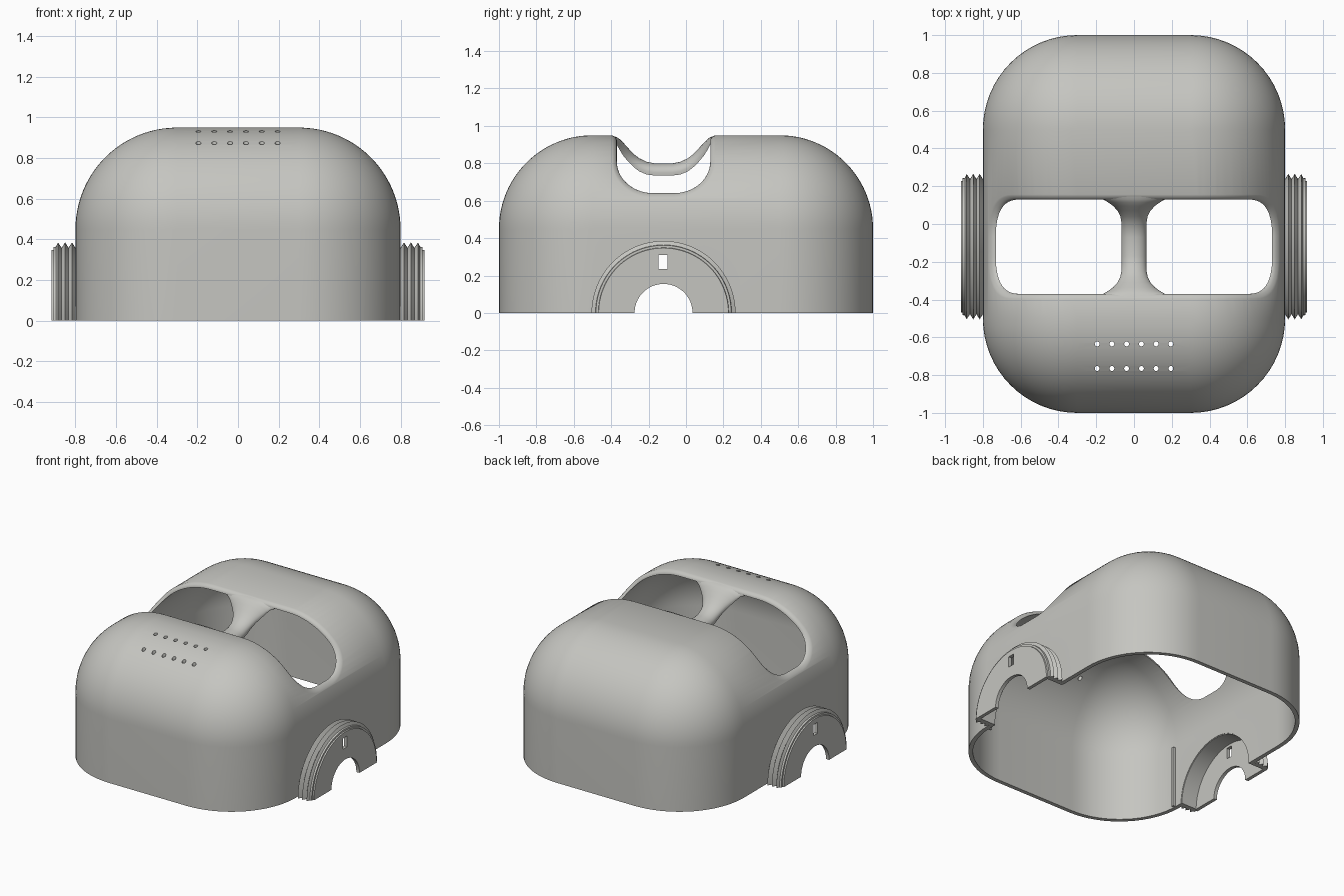
import bpy, bmesh, math
from math import sin, cos, pi, sqrt

if "Cube" in bpy.data.objects:
    bpy.data.objects.remove(bpy.data.objects["Cube"])

CX, CY, CZ = 0.3, 0.5, 0.45      # corner-sphere centres of the rounded body
R_OUT, R_IN = 0.5, 0.472         # outer and inner wall radius
YC = -0.12                       # centre line of the openings and hubs

grey = bpy.data.materials.new("light_grey")
grey.diffuse_color = (0.56, 0.56, 0.53, 1)
grey.use_nodes = True
grey.node_tree.nodes["Principled BSDF"].inputs["Base Color"].default_value = grey.diffuse_color


def make(name, bm):
    bmesh.ops.remove_doubles(bm, verts=bm.verts, dist=1e-5)
    bmesh.ops.recalc_face_normals(bm, faces=bm.faces)
    me = bpy.data.meshes.new(name)
    bm.to_mesh(me)
    bm.free()
    ob = bpy.data.objects.new(name, me)
    bpy.context.collection.objects.link(ob)
    me.materials.append(grey)
    return ob


def activate(ob):
    bpy.ops.object.select_all(action='DESELECT')
    ob.select_set(True)
    bpy.context.view_layer.objects.active = ob


def cut(ob, cutter):
    m = ob.modifiers.new("cut", 'BOOLEAN')
    m.operation, m.solver, m.object = 'DIFFERENCE', 'EXACT', cutter
    activate(ob)
    bpy.ops.object.modifier_apply(modifier=m.name)
    bpy.data.objects.remove(cutter)


def smooth(ob, angle=32):
    activate(ob)
    bpy.ops.object.shade_smooth_by_angle(angle=math.radians(angle))


def bridge(bm, a, b, closed=True):
    n = len(a)
    for i in range(n if closed else n - 1):
        j = (i + 1) % n
        bm.faces.new((a[i], a[j], b[j], b[i]))


def cylinder(bm, radius, depth, loc, axis='Z', seg=64):
    geo = bmesh.ops.create_cone(bm, cap_ends=True, segments=seg, radius1=radius,
                                radius2=radius, depth=depth)['verts']
    for v in geo:
        x, y, z = v.co
        v.co = (z, y, x) if axis == 'X' else (x, y, z)
        v.co.x += loc[0]
        v.co.y += loc[1]
        v.co.z += loc[2]


# --- Body: hollow box with spherical corners, open underneath
def plan_ring(bm, r, z):
    ring = []
    for sx, sy, start in ((1, 1, 0), (-1, 1, 1), (-1, -1, 2), (1, -1, 3)):
        for i in range(17):
            a = (start + i / 16) * pi / 2
            ring.append(bm.verts.new((sx * CX + r * cos(a), sy * CY + r * sin(a), z)))
    return ring


def dome(bm, r):
    rings = [plan_ring(bm, r, 0)]
    for i in range(24):
        a = i / 24 * pi / 2
        rings.append(plan_ring(bm, r * cos(a), CZ + r * sin(a)))
    for a, b in zip(rings, rings[1:]):
        bridge(bm, a, b)
    # flat top panel closing the last ring
    top = [bm.verts.new((sx * CX, sy * CY, CZ + r))
           for sx, sy in ((1, 1), (-1, 1), (-1, -1), (1, -1))]
    last = rings[-1]
    for c in range(4):
        arc = last[c * 17:c * 17 + 17]
        for p, q in zip(arc, arc[1:]):
            bm.faces.new((p, q, top[c]))
        bm.faces.new((arc[-1], last[(c * 17 + 17) % 68], top[(c + 1) % 4], top[c]))
    bm.faces.new(top)
    return rings[0]


bm = bmesh.new()
bridge(bm, dome(bm, R_OUT), dome(bm, R_IN))
body = make("body_shell", bm)


# --- Saddle opening: U-shaped cutter with a rounded lip
def opening_side(R, d):
    """Points (x, half_width, z) from the outer end to the middle."""
    pts = []
    for i in range(15):
        a = i / 14 * pi / 2
        ny, nz = sin(a) / 0.195, -cos(a) / 0.17
        n = sqrt(ny * ny + nz * nz)
        y = 0.055 + 0.195 * sin(a) + d * ny / n
        z = 0.64 + 0.17 * (1 - cos(a)) + d * nz / n
        pts.append((CX + sqrt(R * R - (z - CZ) ** 2), y, z))
    f0 = math.asin((pts[-1][2] - CZ) / R)
    for i in range(1, 9):
        f = f0 + (pi / 2 - f0) * i / 8
        pts.append((CX + R * cos(f), 0.25 + d, CZ + R * sin(f)))
    return pts


bm = bmesh.new()
layers = []
for R, d in ((0.58, 0.028), (0.501, 0.028), (0.4955, 0.016), (0.489, 0.007),
             (0.481, 0.001), (0.472, 0.0), (0.43, 0.0)):
    side = opening_side(R, d)
    full = side + [(-x, w, z) for x, w, z in reversed(side)]
    back = [bm.verts.new((x, YC + w, z)) for x, w, z in full]
    front = [bm.verts.new((x, YC - w, z)) for x, w, z in full]
    layers.append((back, front))
for (b0, f0), (b1, f1) in zip(layers, layers[1:]):
    bridge(bm, b0 + f0[::-1], b1 + f1[::-1])
for b, f in (layers[0], layers[-1]):
    bridge(bm, b, f, closed=False)
cut(body, make("opening_cutter", bm))

# --- Vent holes and hub openings
bm = bmesh.new()
for y in (-0.635, -0.765):
    for i in range(6):
        cylinder(bm, 0.013, 0.6, (-0.195 + i * 0.078, y, 0.9), seg=16)
for s in (-1, 1):
    cylinder(bm, 0.335, 0.2, (s * 0.8, YC, 0), 'X')
cut(body, make("hole_cutter", bm))
smooth(body)

# --- Bridge between the two openings: dipped, flared strip
path = [(0, .80, .735), (.05, .80, .735), (.09, .808, .74), (.13, .827, .757),
        (.16, .85, .78), (.19, .882, .81), (.215, .91, .84), (.235, .93, .872),
        (.25, .94, .90), (.268, .946, .918)]
bm = bmesh.new()
rings = []
for y, zt, zb in [(-p[0], p[1], p[2]) for p in path[:0:-1]] + path:
    w = 0.066 + 0.13 * max(0, (abs(y) - 0.1) / 0.165) ** 3
    ring = [bm.verts.new((w * cos(i / 16 * pi), YC + y, zb + (zt - zb) * (0.25 + 0.75 * sin(i / 16 * pi))))
            for i in range(17)]
    ring += [bm.verts.new((sx * w * 0.97, YC + y, zb)) for sx in (-1, 1)]
    rings.append(ring)
for a, b in zip(rings, rings[1:]):
    bridge(bm, a, b)
bm.faces.new(rings[0])
bm.faces.new(rings[-1])
smooth(make("centre_bridge", bm), 40)

# --- Side hubs: half-round threaded cups with an axle notch and a slot
profile = [(.775, .33), (.893, .33), (.893, .155), (.917, .155), (.917, .347),
           (.908, .349), (.908, .362), (.896, .364), (.886, .385), (.868, .358),
           (.851, .385), (.834, .358), (.817, .385), (.80, .358), (.775, .358)]
for s, label in ((-1, "left"), (1, "right")):
    bm = bmesh.new()
    rings = []
    for i in range(49):
        a = i / 48 * pi
        rings.append([bm.verts.new((s * x, YC + r * cos(a), r * sin(a))) for x, r in profile])
    for a, b in zip(rings, rings[1:]):
        bridge(bm, a, b)
    bm.faces.new(rings[0])
    bm.faces.new(rings[-1])
    hub = make(label + "_hub", bm)
    bm = bmesh.new()
    for v in bmesh.ops.create_cube(bm, size=1)['verts']:
        v.co = (s * 0.9 + v.co.x * 0.1, YC - 0.003 + v.co.y * 0.046, 0.273 + v.co.z * 0.076)
    cut(hub, make("slot_cutter", bm))
    smooth(hub, 25)

    # thin upright rib on the inner wall
    bm = bmesh.new()
    for v in bmesh.ops.create_cube(bm, size=1)['verts']:
        v.co = (s * (0.765 + v.co.x * 0.03), -0.515 + v.co.y * 0.015, 0.215 + v.co.z * 0.43)
    make(label + "_inner_rib", bm)
